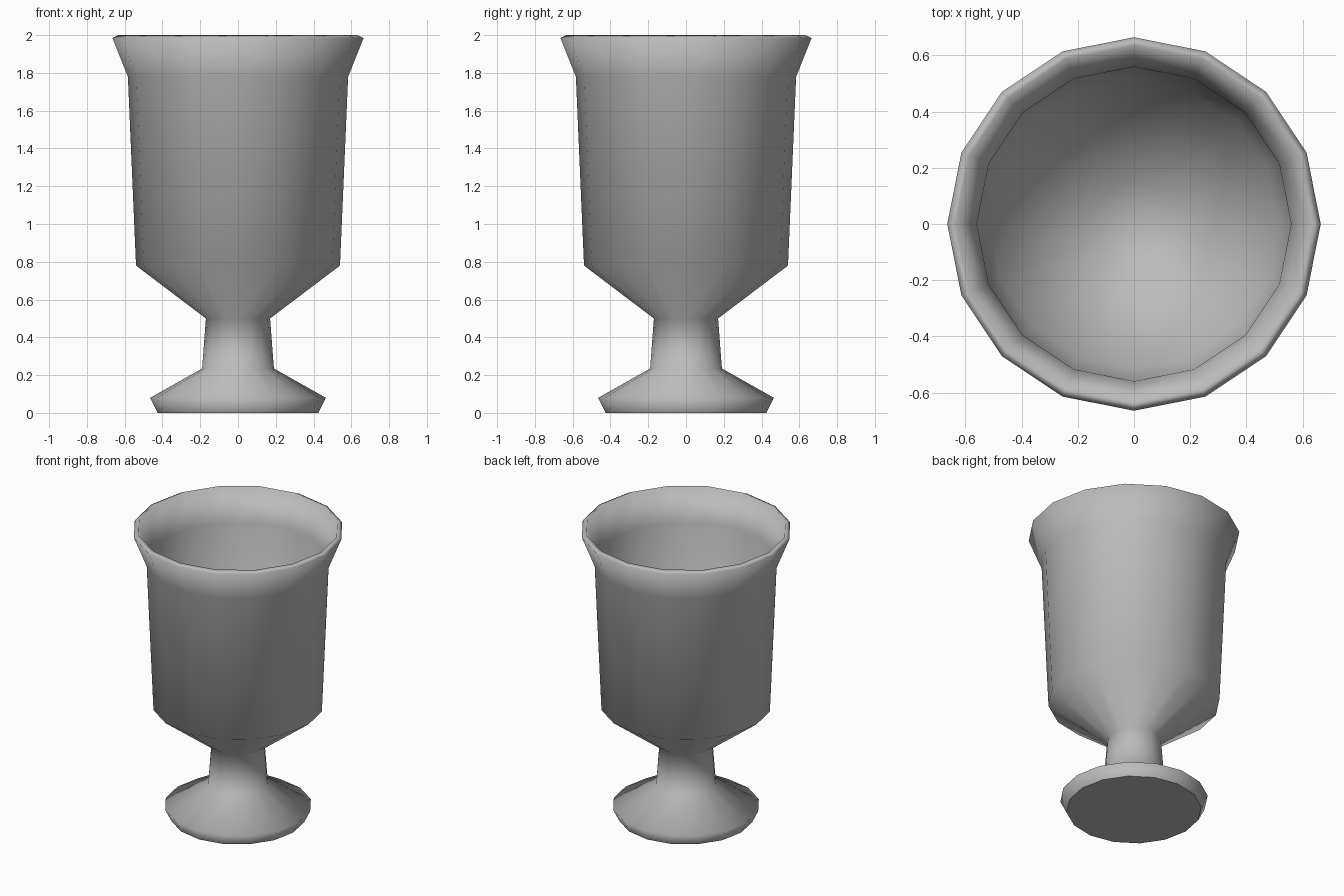
import bpy, bmesh, math

SIDES = 16

cube = bpy.data.objects.get("Cube")
if cube:
    bpy.data.objects.remove(cube, do_unlink=True)

# One plain grey for the whole vessel
grey = bpy.data.materials.new("plain_grey")
grey.use_nodes = True
colour = (0.5, 0.5, 0.5, 1)
grey.diffuse_color = colour
grey.node_tree.nodes["Principled BSDF"].inputs["Base Color"].default_value = colour

# Radius and height: foot, stem, cup, flared lip, then down the inside
outside = [(0.425, 0), (0.465, 0.08), (0.19, 0.235), (0.17, 0.5),
           (0.54, 0.78), (0.583, 1.78), (0.665, 1.985)]
inside = [(0.635, 2.0), (0.56, 1.78), (0.515, 0.8), (0.15, 0.53)]


def ring(bm, radius, z):
    step = 2 * math.pi / SIDES
    return [bm.verts.new((radius * math.cos(i * step), radius * math.sin(i * step), z))
            for i in range(SIDES)]


bm = bmesh.new()
rings = [ring(bm, r, z) for r, z in outside + inside]
for low, high in zip(rings, rings[1:]):
    for i in range(SIDES):
        j = (i + 1) % SIDES
        bm.faces.new((low[i], low[j], high[j], high[i]))

# Cup floor closes to a point
centre = bm.verts.new((0, 0, 0.5))
for i in range(SIDES):
    bm.faces.new((rings[-1][i], rings[-1][(i + 1) % SIDES], centre))

# Flat underside with a crisp edge
underside = bm.faces.new(list(reversed(rings[0])))
for face in bm.faces:
    face.smooth = face is not underside
for edge in underside.edges:
    edge.smooth = False

mesh = bpy.data.meshes.new("goblet")
bm.to_mesh(mesh)
bm.free()
mesh.materials.append(grey)
goblet = bpy.data.objects.new("goblet", mesh)
bpy.context.collection.objects.link(goblet)
